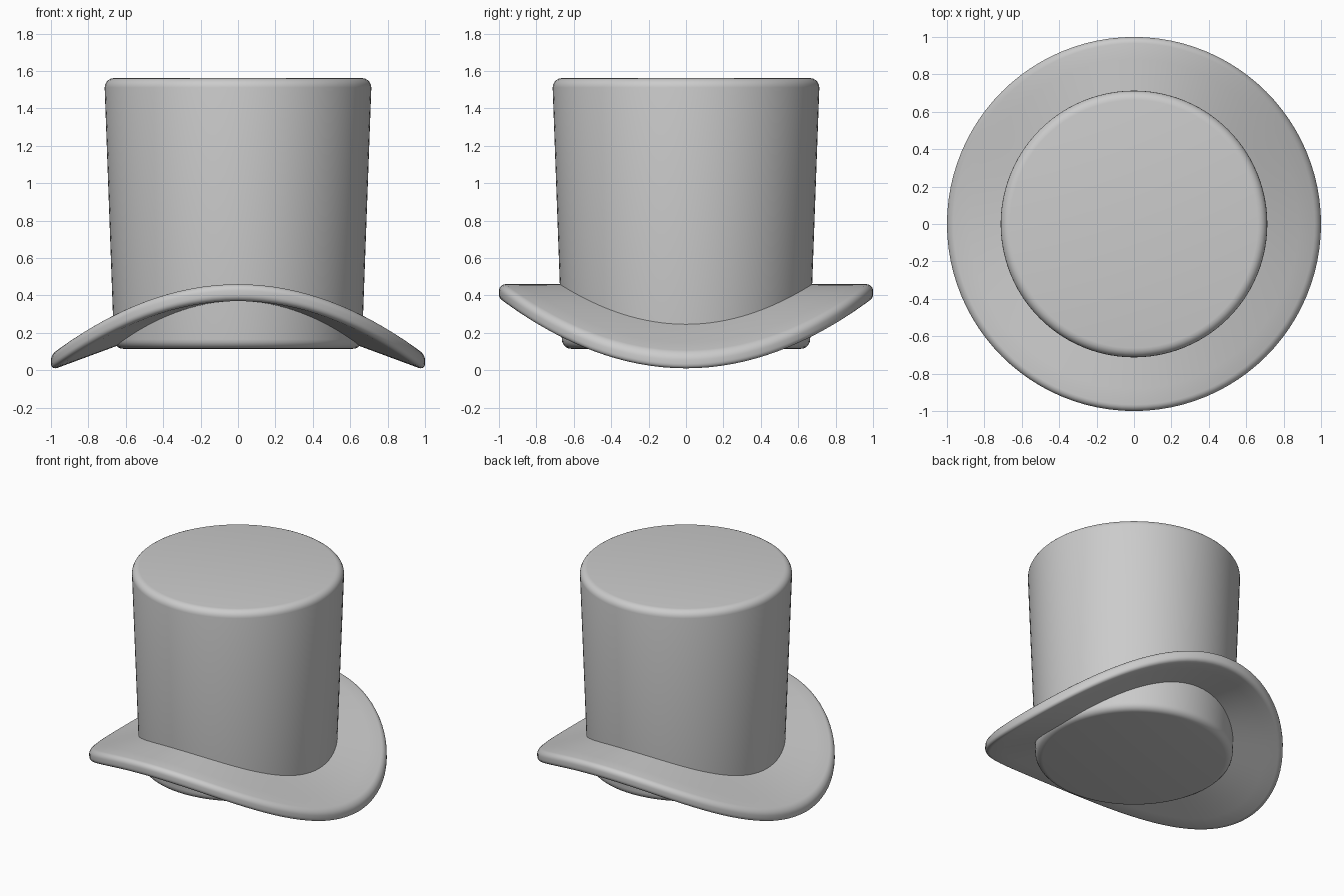
import bpy, bmesh, math

if "Cube" in bpy.data.objects:
    bpy.data.objects.remove(bpy.data.objects["Cube"])

SEGMENTS = 96

felt = bpy.data.materials.new("grey_felt")
felt.diffuse_color = (0.6, 0.6, 0.6, 1)
felt.use_nodes = True
felt.node_tree.nodes["Principled BSDF"].inputs["Base Color"].default_value = felt.diffuse_color


def arc(cx, cz, rad, start, end, steps=5):
    """Points of a rounded corner, angles in degrees."""
    angles = [math.radians(start + (end - start) * i / steps) for i in range(steps + 1)]
    return [(cx + rad * math.cos(a), cz + rad * math.sin(a)) for a in angles]


def lathe(name, profile, bend=None):
    """Revolve (radius, height) points; the first and last lie on the axis."""
    bm = bmesh.new()
    rings = []
    for i, (r, z) in enumerate(profile):
        count = 1 if r < 1e-6 else SEGMENTS
        ring = []
        for k in range(count):
            a = 2 * math.pi * k / SEGMENTS
            dz = bend(r, a, i) if bend else 0
            ring.append(bm.verts.new((r * math.cos(a), r * math.sin(a), z + dz)))
        rings.append(ring)
    for lo, hi in zip(rings, rings[1:]):
        for k in range(SEGMENTS):
            n = (k + 1) % SEGMENTS
            if len(lo) == 1:
                bm.faces.new((lo[0], hi[n], hi[k]))
            elif len(hi) == 1:
                bm.faces.new((lo[k], lo[n], hi[0]))
            else:
                bm.faces.new((lo[k], lo[n], hi[n], hi[k]))
    bmesh.ops.recalc_face_normals(bm, faces=bm.faces)
    mesh = bpy.data.meshes.new(name)
    bm.to_mesh(mesh)
    bm.free()
    mesh.materials.append(felt)
    obj = bpy.data.objects.new(name, mesh)
    bpy.context.collection.objects.link(obj)
    bpy.ops.object.select_all(action='DESELECT')
    obj.select_set(True)
    bpy.context.view_layer.objects.active = obj
    bpy.ops.object.shade_smooth_by_angle(angle=math.radians(40))
    return obj


# Crown: slightly flared cylinder with rounded ends, reaching below the brim
crown = [(0, 0.115)]
crown += arc(0.614, 0.165, 0.05, -90, 0)
crown += arc(0.663, 1.512, 0.05, 0, 90)
crown += [(0, 1.562)]
lathe("crown", crown)

# Brim: rounded disc whose two sides droop
inner = [0.2, 0.4, 0.55, 0.67, 0.78, 0.88]
brim = [(0, 0.37)] + [(r, 0.37) for r in inner]
brim += arc(0.966, 0.404, 0.034, -90, 0)
brim += arc(0.966, 0.426, 0.034, 0, 90)
brim += [(r, 0.46) for r in reversed(inner)] + [(0, 0.46)]
half = len(brim) // 2


def droop(r, a, i):
    power = 1.0 if i < half else 1.35
    return -0.37 * r ** power * math.cos(a) ** 2


lathe("brim", brim, droop)
